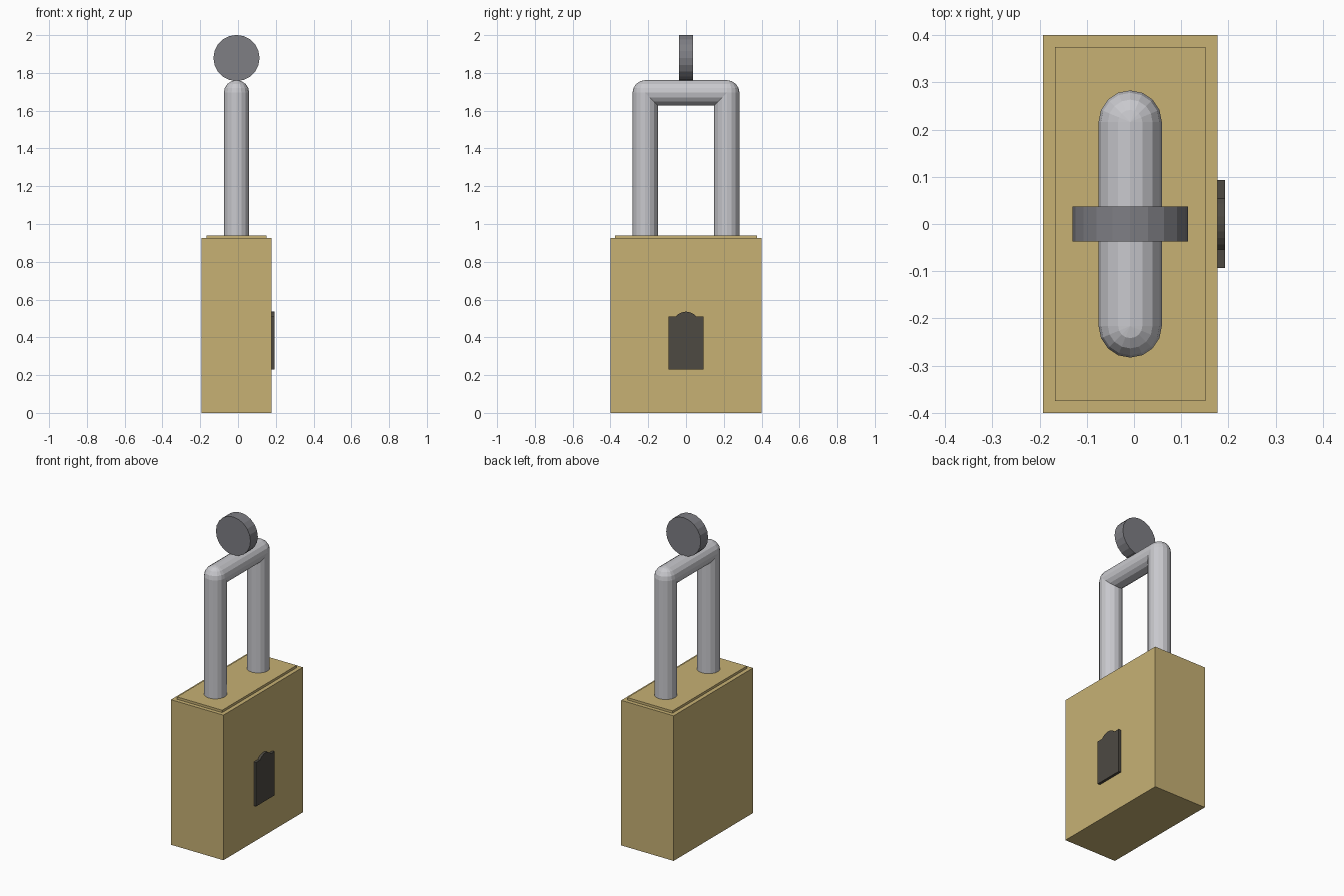
import bpy, math

if "Cube" in bpy.data.objects:
    bpy.data.objects.remove(bpy.data.objects["Cube"])

CX = -0.008          # the body, shackle and disc share this centre line
R = 0.067            # shackle rod radius
LEG_Y, BAR_Z = 0.216, 1.695


def material(name, rgb):
    m = bpy.data.materials.new(name)
    m.diffuse_color = (*rgb, 1)
    m.use_nodes = True
    m.node_tree.nodes["Principled BSDF"].inputs["Base Color"].default_value = m.diffuse_color
    return m


brass = material("brass", (0.57, 0.44, 0.175))
steel = material("steel", (0.58, 0.58, 0.61))
dark_steel = material("dark_steel", (0.21, 0.21, 0.23))
black = material("dark_keyhole", (0.075, 0.068, 0.055))


def finish(name, mat):
    ob = bpy.context.object
    ob.name = name
    ob.data.materials.append(mat)
    return ob


def box(name, x, y, z, mat):
    bpy.ops.mesh.primitive_cube_add(
        size=1, location=(sum(x) / 2, sum(y) / 2, sum(z) / 2))
    bpy.context.object.scale = (x[1] - x[0], y[1] - y[0], z[1] - z[0])
    bpy.ops.object.transform_apply(location=False, rotation=False, scale=True)
    return finish(name, mat)


def rod(name, loc, radius, depth, mat, sides=16, along_y=False):
    bpy.ops.mesh.primitive_cylinder_add(
        vertices=sides, radius=radius, depth=depth, location=loc,
        rotation=(math.pi / 2 if along_y else 0, 0, 0))
    return finish(name, mat)


# Body and raised top plate
box("lock_body", (-0.193, 0.177), (-0.4, 0.4), (0, 0.925), brass)
box("top_plate", (-0.167, 0.151), (-0.375, 0.375), (0.92, 0.94), brass)

# Shackle: two legs, rounded corners, crossbar
for side, s in (("left", -1), ("right", 1)):
    rod(f"shackle_leg_{side}", (CX, s * LEG_Y, (0.93 + BAR_Z) / 2),
        R, BAR_Z - 0.93, steel)
    bpy.ops.mesh.primitive_uv_sphere_add(
        segments=16, ring_count=8, radius=R, location=(CX, s * LEG_Y, BAR_Z))
    finish(f"shackle_corner_{side}", steel)
rod("shackle_crossbar", (CX, 0, BAR_Z), R, 2 * LEG_Y, steel, along_y=True)

# Disc standing on the crossbar
rod("top_disc", (CX, 0, 1.879), 0.122, 0.074, dark_steel, sides=20, along_y=True)

# Keyhole plate: rectangle with an arched top, extruded along x
arc_r, arc_z, half = 0.07, 0.466, math.radians(51)
profile = [(-0.093, 0.23), (0.093, 0.23), (0.093, 0.51)]
for i in range(9):
    a = half - 2 * half * i / 8
    profile.append((arc_r * math.sin(a), arc_z + arc_r * math.cos(a)))
profile.append((-0.093, 0.51))
n = len(profile)
verts = [(x, y, z) for x in (0.17, 0.193) for y, z in profile]
faces = [tuple(reversed(range(n))), tuple(range(n, 2 * n))]
faces += [(i, (i + 1) % n, n + (i + 1) % n, n + i) for i in range(n)]
mesh = bpy.data.meshes.new("keyhole_plate")
mesh.from_pydata(verts, [], faces)
mesh.materials.append(black)
bpy.context.collection.objects.link(bpy.data.objects.new("keyhole_plate", mesh))
